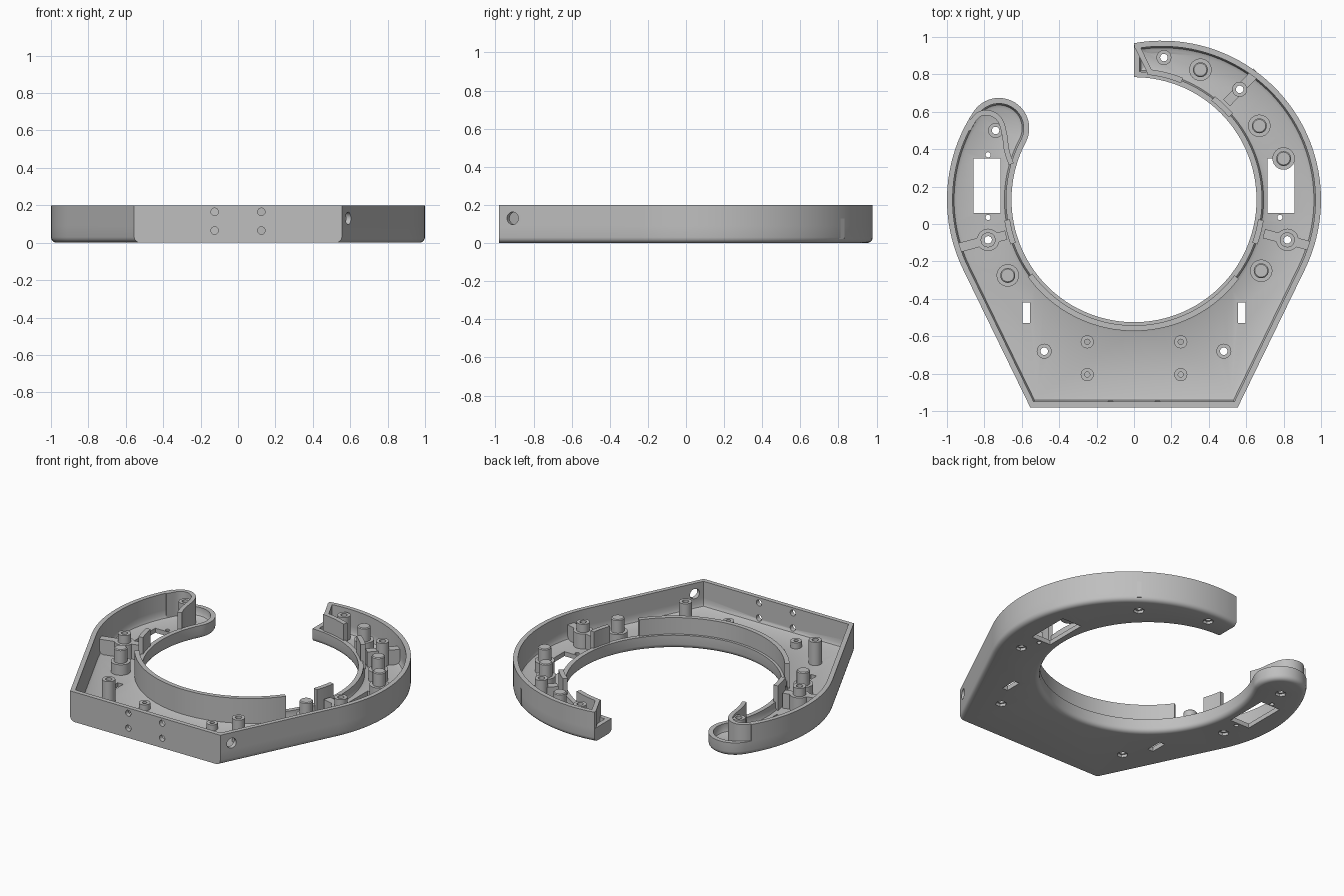
import bpy, bmesh
from math import sin, cos, radians, atan2, acos, degrees, hypot
from mathutils import Vector, Matrix

cube = bpy.data.objects.get("Cube")
if cube:
    bpy.data.objects.remove(cube)

grey = bpy.data.materials.new("matte grey plastic")
grey.use_nodes = True
colour = (0.52, 0.52, 0.52, 1)
grey.diffuse_color = colour
grey.node_tree.nodes["Principled BSDF"].inputs["Base Color"].default_value = colour

HOLE_Y, HOLE_R = 0.13, 0.655      # central opening
SIDE_X, SIDE_R = 0.15, 0.85       # outer side arcs
BULB, BULB_R = (-0.722, 0.512), 0.162
FRONT_X, FRONT_Y = 0.555, -0.98
RIM, TOP, FLOOR = 0.09, 0.2, 0.03


def arc(cx, cy, r, a0, a1, step=3):
    n = max(2, round(abs(a1 - a0) / step))
    angles = [radians(a0 + (a1 - a0) * i / n) for i in range(n + 1)]
    return [(cx + r * cos(a), cy + r * sin(a)) for a in angles]


def offset(pts, dists, closed=True):
    """Move a path to its right by a distance per edge."""
    n, out = len(pts), []
    for i in range(n):
        ids = [(i - 1) % n, i]
        if not closed:
            ids = [max(i - 1, 0), min(i, n - 2)]
        normals = []
        for k in ids:
            a, b = Vector(pts[k]), Vector(pts[(k + 1) % n])
            d = (b - a).normalized()
            normals.append((d.y, -d.x))
        (ax, ay), (bx, by) = normals
        da, db = dists[ids[0]], dists[ids[1]]
        det = ax * by - ay * bx
        if abs(det) < 0.001:
            ox, oy = ax * da, ay * da
        else:
            ox, oy = (da * by - db * ay) / det, (ax * db - bx * da) / det
        out.append((pts[i][0] + ox, pts[i][1] + oy))
    return out


def loft(bm, loops, tube=False):
    """Skin closed loops given as (2D points, z)."""
    rings = [[bm.verts.new((x, y, z)) for x, y in pts] for pts, z in loops]
    n = len(rings[0])
    for a, b in zip(rings, rings[1:] + (rings[:1] if tube else [])):
        for i in range(n):
            j = (i + 1) % n
            bm.faces.new((a[i], a[j], b[j], b[i]))
    if not tube:
        bm.faces.new(rings[0])
        bm.faces.new(rings[-1])


def finish(bm, name):
    bmesh.ops.recalc_face_normals(bm, faces=bm.faces)
    bmesh.ops.triangulate(bm, faces=[f for f in bm.faces if len(f.verts) > 4])
    mesh = bpy.data.meshes.new(name)
    bm.to_mesh(mesh)
    bm.free()
    mesh.materials.append(grey)
    ob = bpy.data.objects.new(name, mesh)
    bpy.context.collection.objects.link(ob)
    return ob


def part(name, loops, tube=False):
    bm = bmesh.new()
    loft(bm, loops, tube)
    return finish(bm, name)


def circle(x, y, r, sides=24):
    return arc(x, y, r, 0, 360, 360 / sides)[:-1]


def hexagon(x, y, r):
    """Six-sided outline with as many points as a circle."""
    pts = []
    for i in range(24):
        a = i * 15
        k = r * cos(radians(30)) / cos(radians(a % 60 - 30))
        pts.append((x + k * cos(radians(a)), y + k * sin(radians(a))))
    return pts


def wall(name, path, thick=0.03, z0=FLOOR, z1=TOP):
    inner = offset(path, [thick] * len(path), closed=False)
    outline = path + inner[::-1]
    return part(name, [(outline, z0), (outline, z1)])


def rect(x0, x1, y0, y1):
    return [(x0, y0), (x1, y0), (x1, y1), (x0, y1)]


# Outline: right arc, straight front, left arc, rounded end, central opening
dx, dy = FRONT_X - SIDE_X, FRONT_Y - HOLE_Y
tangent = degrees(atan2(dy, dx) + acos(SIDE_R / hypot(dx, dy)))
tip_angle = degrees(acos(-SIDE_X / SIDE_R))
right_side = arc(SIDE_X, HOLE_Y, SIDE_R, tip_angle, tangent)
join = degrees(atan2(BULB[1] - HOLE_Y, BULB[0] + SIDE_X))
neck = degrees(atan2(BULB[1] - HOLE_Y, BULB[0]))
left_side = arc(-SIDE_X, HOLE_Y, SIDE_R, 180 - tangent, join)
front = [(FRONT_X, FRONT_Y), (-FRONT_X, FRONT_Y)]
bulb = arc(*BULB, BULB_R, join, neck - 180, 6)
opening = arc(0, HOLE_Y, HOLE_R, neck, 450)
outline = right_side + front + left_side + bulb[1:-1] + opening
square_edges = (len(right_side), len(outline) - 1)


def inset(d, rounded=False):
    dists = [d] * len(outline)
    if rounded:
        for e in square_edges:
            dists[e] = 0
    return offset(outline, dists)


# Shallow tray with a rounded underside and a low rim
r = 0.03
under = [(inset(r * (1 - sin(radians(a))), True), r * (1 - cos(radians(a))))
         for a in (0, 22, 45, 67)]
tray = part("tray", under + [
    (outline, r), (outline, RIM), (inset(0.03), RIM), (inset(0.03), 0.055),
    (inset(0.038), 0.038), (inset(0.055), FLOOR)])

# Tall outer wall, standing on the rim
outer_wall = wall("outer_wall", right_side + front + left_side[:-1], z0=RIM)

# Fixing positions
posts = [(-0.74, 0.5), (-0.78, -0.085), (0.82, -0.085), (0.565, 0.72),
         (0.16, 0.89), (-0.48, -0.68), (0.48, -0.68)]
pins = [(0.355, 0.825), (0.67, 0.525), (0.8, 0.35), (0.68, -0.25), (-0.675, -0.275)]

# Floor openings: screw holes with nut recesses, small holes and slots
bm = bmesh.new()
for x, y in posts:
    nut, bore = hexagon(x, y, 0.034), circle(x, y, 0.02)
    loft(bm, [(nut, -0.05), (nut, 0.018), (bore, 0.018), (bore, 0.15)])
holes = [circle(x, y, 0.014) for x, y in ((-0.78, 0.37), (-0.78, 0.035), (0.78, 0.035))]
for s in (-1, 1):
    holes.append(rect(s * 0.785 - 0.072, s * 0.785 + 0.072, 0.06, 0.35))
    holes.append(rect(s * 0.575 - 0.02, s * 0.575 + 0.02, -0.53, -0.42))
for h in holes:
    loft(bm, [(h, -0.05), (h, 0.15)])


def bore_wall(x, y, z, radius, direction):
    turn = Vector(direction).to_track_quat("Z", "Y").to_matrix().to_4x4()
    bmesh.ops.create_cone(bm, cap_ends=True, segments=24, radius1=radius, radius2=radius,
                          depth=0.12, matrix=Matrix.Translation((x, y, z)) @ turn)


# Holes through the front wall and the slanted wall
for x in (-0.125, 0.125):
    for z in (0.065, 0.165):
        bore_wall(x, FRONT_Y, z, 0.02, (0, 1, 0))
bore_wall(0.59, -0.91, 0.13, 0.033, (0.89, -0.46, 0))

cutter = finish(bm, "cutter")
cutter.hide_render = True
for ob in (tray, outer_wall):
    mod = ob.modifiers.new("openings", "BOOLEAN")
    mod.operation, mod.solver, mod.object = "DIFFERENCE", "MANIFOLD", cutter
graph = bpy.context.evaluated_depsgraph_get()
for ob in (tray, outer_wall):
    mesh = bpy.data.meshes.new_from_object(ob.evaluated_get(graph))
    ob.modifiers.clear()
    ob.data = mesh
bpy.data.objects.remove(cutter)

# Tall inner wall pieces, leaving gaps for the pins
for a0, a1 in ((216, 323), (-20, -9), (189, 200), (41, 52), (68, 84)):
    wall("inner_wall", arc(0, HOLE_Y, 0.672, a0, a1))

# Curled wall closing the rounded end
curl = [(-0.9, 0.51), (-0.85, 0.6), (-0.77, 0.615), (-0.7, 0.57),
        (-0.675, 0.47), (-0.67, 0.4), (-0.643, 0.325)]
for _ in range(3):
    smooth = [curl[0]]
    for a, b in zip(curl, curl[1:]):
        a, b = Vector(a), Vector(b)
        smooth += [tuple(a.lerp(b, 0.25)), tuple(a.lerp(b, 0.75))]
    curl = smooth + [curl[-1]]
wall("end_wall", curl, 0.028)

# Slanted wall closing the other end
wall("tip_wall", [(0.075, 0.8), (0.004, 0.945)], 0.028)

# Hollow screw posts and short standoffs
for x, y in posts:
    part("screw_post", [(circle(x, y, 0.04), 0.02), (circle(x, y, 0.04), 0.185),
                        (circle(x, y, 0.02), 0.185), (circle(x, y, 0.02), 0.02)], True)
for x in (-0.25, 0.25):
    for y in (-0.63, -0.805):
        part("standoff", [(circle(x, y, 0.035), 0.025), (circle(x, y, 0.035), 0.07),
                          (circle(x, y, 0.014), 0.07), (circle(x, y, 0.014), 0.025)], True)

# Collars with solid pins
for x, y in pins:
    part("pin", [(circle(x, y, 0.06), 0.02), (circle(x, y, 0.06), 0.1),
                 (circle(x, y, 0.04), 0.1), (circle(x, y, 0.04), 0.185),
                 (circle(x, y, 0.034), 0.19)])

# Collared ribs crossing the tray at the side posts
for (x, y), angle, a, b in ((posts[1], 195, 0.1, 0.17), (posts[2], -15, 0.13, 0.14),
                            (posts[3], 46, 0.1, 0.13)):
    d = Vector((cos(radians(angle)), sin(radians(angle))))
    for lo, hi in ((-a, -0.03), (0.03, b)):
        p, q = Vector((x, y)) + d * lo, Vector((x, y)) + d * hi
        side = Vector((-d.y, d.x)) * 0.025
        wall("rib", [tuple(p + side), tuple(q + side)], 0.05, 0.02, 0.13)
    if angle != 46:
        part("post_collar", [(circle(x, y, 0.06), 0.02), (circle(x, y, 0.06), 0.13),
                             (circle(x, y, 0.039), 0.13), (circle(x, y, 0.039), 0.02)], True)

# Smooth shading with sharp edges kept
bpy.ops.object.select_all(action="DESELECT")
for ob in bpy.context.collection.objects:
    if ob.type == "MESH":
        ob.select_set(True)
        bpy.context.view_layer.objects.active = ob
bpy.ops.object.shade_smooth_by_angle(angle=radians(35))
